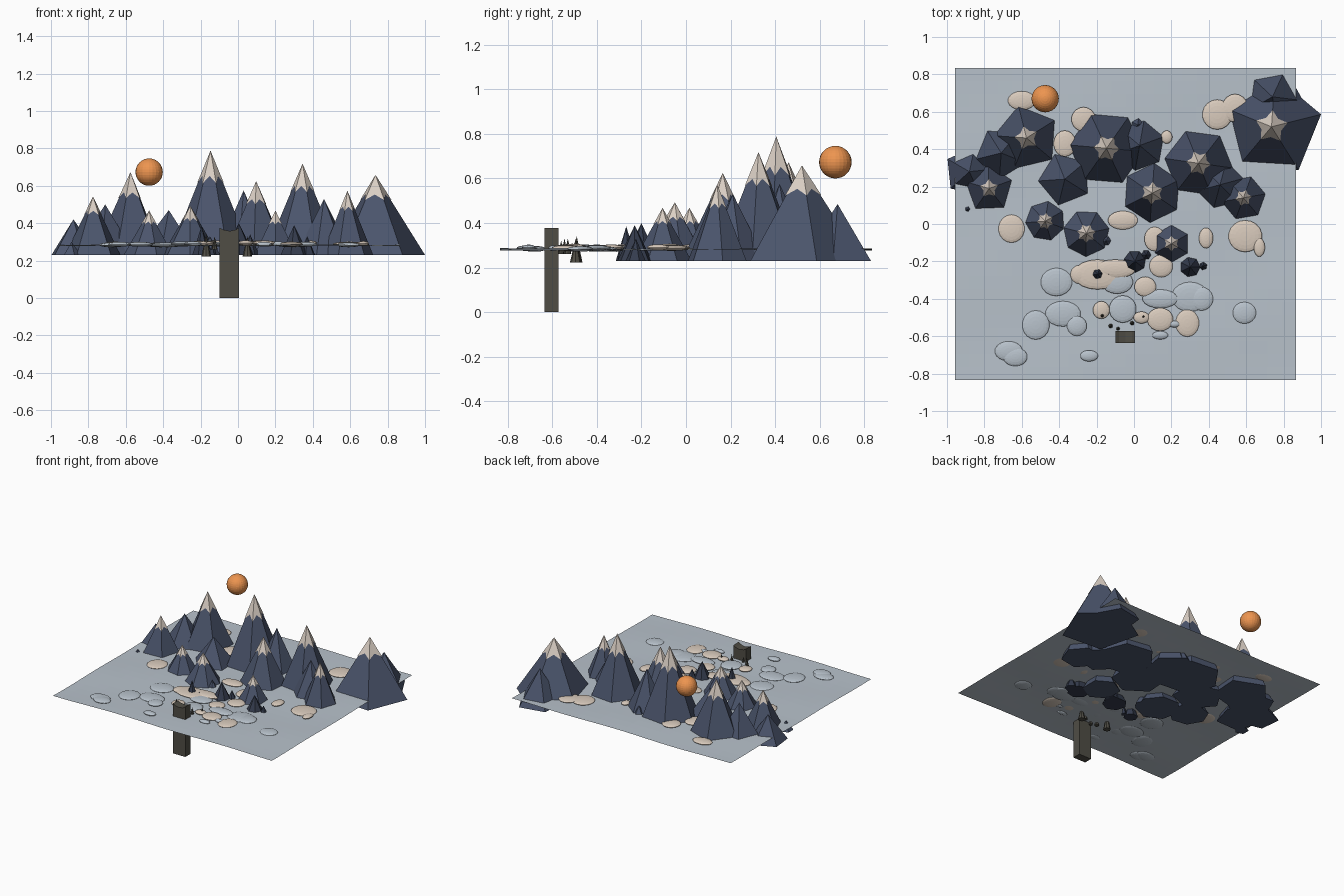
import bpy, bmesh
from math import sin, cos, pi, radians


def mat(name, rgb):
    m = bpy.data.materials.new(name)
    m.diffuse_color = (*rgb, 1)
    return m


SLATE = mat("slate", (0.07, 0.09, 0.15))
DARK = mat("dark_slate", (0.035, 0.045, 0.075))
SNOW = mat("snow", (0.70, 0.62, 0.55))
MIST = mat("mist", (0.48, 0.54, 0.60))
WARM = mat("warm_mist", (0.70, 0.60, 0.51))
SUN = mat("sun", (0.85, 0.30, 0.08))
STONE = mat("stone", (0.08, 0.075, 0.06))
BASE = 0.23       # underside of the mountains
LEVEL = 0.282     # mist sheet height


def mesh_object(name, verts, faces, material):
    me = bpy.data.meshes.new(name)
    me.from_pydata(verts, [], faces)
    bm = bmesh.new()
    bm.from_mesh(me)
    bmesh.ops.recalc_face_normals(bm, faces=bm.faces)
    bm.to_mesh(me)
    bm.free()
    me.materials.append(material)
    ob = bpy.data.objects.new(name, me)
    bpy.context.collection.objects.link(ob)
    return ob


def peak(name, x, y, top, r, sides, phase, material=SLATE, base=BASE):
    """Faceted cone with a closed base."""
    a = [radians(phase) + 2 * pi * i / sides for i in range(sides)]
    verts = [(x + r * cos(t), y + r * sin(t), base) for t in a] + [(x, y, top)]
    faces = [(i, (i + 1) % sides, sides) for i in range(sides)]
    mesh_object(name, verts, faces + [tuple(range(sides))], material)


def snow_cap(name, x, y, top, r, sides, phase):
    """Thin shell over the tip with a zigzag lower edge."""
    n = sides * 2
    verts = []
    for i in range(n):
        t = radians(phase) + pi * i / sides
        f = 0.31 if i % 2 == 0 else 0.24
        rad = r * f * 1.05 * (1 if i % 2 == 0 else cos(pi / sides))
        verts.append((x + rad * cos(t), y + rad * sin(t), top - (top - BASE) * f))
    verts.append((x, y, top + 0.003))
    mesh_object(name, verts, [(i, (i + 1) % n, n) for i in range(n)], SNOW)


# Main mountains: x, y, top, radius, sides, phase
main = [
    (0.735, 0.52, 0.655, 0.273, 5, 14), (-0.575, 0.46, 0.67, 0.20, 5, 32),
    (-0.775, 0.19, 0.54, 0.155, 5, 20), (-0.147, 0.405, 0.785, 0.222, 6, -5),
    (0.345, 0.325, 0.715, 0.205, 6, 52), (0.097, 0.165, 0.622, 0.185, 6, 26),
    (0.585, 0.14, 0.57, 0.140, 6, 10), (-0.475, 0.015, 0.465, 0.137, 7, 30),
    (-0.255, -0.05, 0.49, 0.155, 7, 12), (0.20, -0.105, 0.465, 0.130, 6, 30)]
for i, p in enumerate(main):
    peak(f"mountain_{i + 1}", *p)
    snow_cap(f"snow_cap_{i + 1}", *p)

# Lower shoulders beside the mountains
shoulders = [
    (0.74, 0.68, 0.485, 0.165, 5, 65), (-0.71, 0.38, 0.50, 0.175, 5, 50),
    (-0.88, 0.28, 0.42, 0.135, 5, 150), (-0.89, 0.08, 0.30, 0.05, 5, 0),
    (0.03, 0.42, 0.575, 0.16, 6, 20), (-0.37, 0.24, 0.47, 0.18, 5, 40),
    (0.46, 0.21, 0.53, 0.155, 6, 15), (-0.15, -0.09, 0.33, 0.055, 6, 0),
    (0.02, 0.53, 0.34, 0.07, 5, 10)]
for i, p in enumerate(shoulders):
    peak(f"shoulder_{i + 1}", *p)

# Small dark foothills in front
foothills = [
    (0.005, -0.20, 0.40, 0.085, 7, 15), (0.065, -0.165, 0.34, 0.05, 6, 0),
    (0.30, -0.23, 0.39, 0.08, 7, 0), (0.37, -0.225, 0.33, 0.045, 6, 20),
    (-0.195, -0.268, 0.385, 0.05, 6, 10), (-0.135, -0.268, 0.31, 0.02, 5, 0)]
for i, p in enumerate(foothills):
    peak(f"foothill_{i + 1}", *p, material=DARK)

# Tiny spires poking through the mist near the pillar
spires = [(-0.17, -0.49, 0.34, 0.026), (0.05, -0.495, 0.33, 0.026),
          (-0.125, -0.545, 0.33, 0.016), (-0.085, -0.56, 0.32, 0.014),
          (-0.01, -0.53, 0.33, 0.016)]
for i, (x, y, top, r) in enumerate(spires):
    peak(f"spire_{i + 1}", x, y, top, r, 8, 0, STONE, 0.222 if i < 2 else 0.26)

# Gently waving mist sheet
NX = NY = 24
verts = []
for j in range(NY + 1):
    for i in range(NX + 1):
        x, y = -0.957 + 1.823 * i / NX, -0.835 + 1.67 * j / NY
        verts.append((x, y, LEVEL + 0.003 * sin(7 * x + 2 * y) + 0.002 * cos(9 * y - 3 * x)))
row = NX + 1
faces = [(j * row + i, j * row + i + 1, (j + 1) * row + i + 1, (j + 1) * row + i)
         for j in range(NY) for i in range(NX)]
mesh_object("mist_sheet", verts, faces, MIST)

# Flattened mist puffs: x, y, x radius, y radius
warm = [
    (-0.60, 0.66, .075, .05), (-0.37, 0.43, .06, .07), (-0.27, 0.56, .065, .065),
    (0.445, 0.585, .08, .08), (0.54, 0.62, .07, .075), (0.175, 0.465, .03, .035),
    (-0.655, -0.025, .07, .075), (-0.06, 0.02, .08, .05), (0.385, -0.075, .038, .055),
    (0.595, -0.065, .09, .085), (0.67, -0.125, .03, .05), (0.11, -0.08, .055, .065),
    (0.145, -0.225, .063, .06), (-0.195, -0.27, .13, .08), (-0.10, -0.24, .11, .05),
    (-0.29, -0.27, .05, .05), (0.06, -0.335, .058, .053), (0.14, -0.51, .07, .062),
    (0.285, -0.53, .063, .073), (-0.175, -0.46, .045, .047), (0.04, -0.50, .043, .032)]
cool = [
    (-0.415, -0.31, .085, .075), (-0.09, -0.31, .085, .063), (0.14, -0.40, .095, .05),
    (0.30, -0.39, .10, .08), (0.36, -0.40, .063, .063), (-0.06, -0.455, .073, .073),
    (-0.38, -0.48, .095, .068), (-0.525, -0.54, .073, .078), (-0.305, -0.545, .053, .053),
    (-0.67, -0.68, .075, .053), (-0.635, -0.71, .065, .05), (-0.24, -0.705, .048, .03),
    (0.59, -0.475, .063, .058), (0.14, -0.595, .043, .022), (0.215, -0.535, .032, .018)]


def ball(name, loc, scale, material, u=18, v=10):
    bpy.ops.mesh.primitive_uv_sphere_add(segments=u, ring_count=v, radius=1, location=loc)
    ob = bpy.context.object
    ob.name = name
    ob.scale = scale
    ob.data.materials.append(material)
    return ob


for kind, puffs, z, m in (("warm", warm, 0.288, WARM), ("cool", cool, 0.284, MIST)):
    for i, (x, y, rx, ry) in enumerate(puffs):
        ball(f"{kind}_mist_{i + 1}", (x, y, z + 0.003 * (i % 3)), (rx, ry, 0.013), m)

# Low sun
ball("sun", (-0.475, 0.67, 0.673), (0.073,) * 3, SUN, 24, 16)

# Stone pillar: front outline with a dipped top, extruded in depth
outline = [(-0.098, 0), (0.006, 0), (0.006, 0.378), (-0.012, 0.365),
           (-0.045, 0.358), (-0.08, 0.365), (-0.098, 0.375)]
n = len(outline)
verts = [(x, y, z) for y in (-0.635, -0.573) for x, z in outline]
faces = [tuple(range(n)), tuple(range(n, 2 * n))]
faces += [(i, (i + 1) % n, n + (i + 1) % n, n + i) for i in range(n)]
mesh_object("stone_pillar", verts, faces, STONE)
